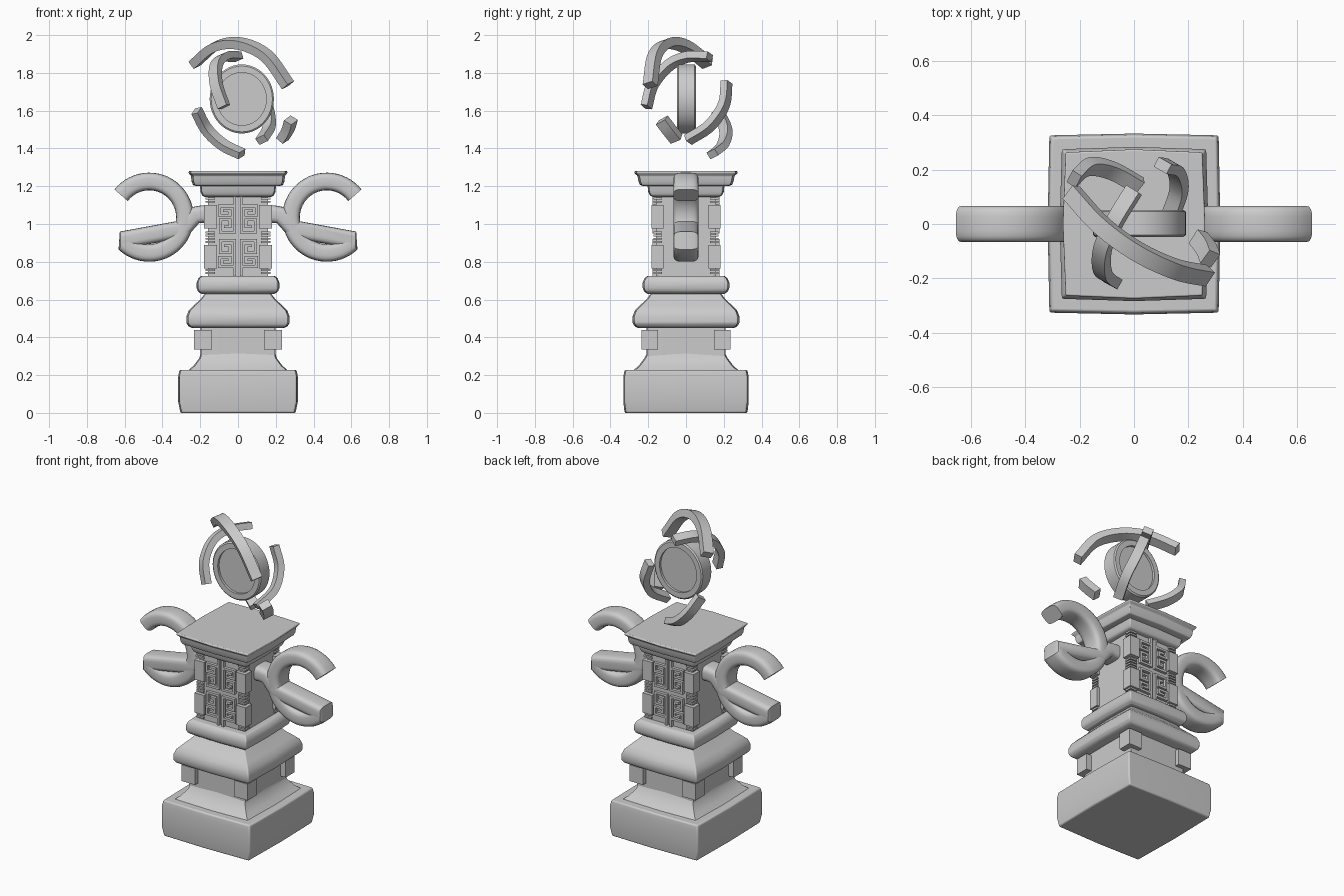
import bpy, bmesh, math
from mathutils import Vector

if "Cube" in bpy.data.objects:
    bpy.data.objects.remove(bpy.data.objects["Cube"])


def finish(name, bm, bevel=0.0, segs=3):
    bmesh.ops.recalc_face_normals(bm, faces=bm.faces)
    me = bpy.data.meshes.new(name)
    bm.to_mesh(me)
    bm.free()
    ob = bpy.data.objects.new(name, me)
    bpy.context.collection.objects.link(ob)
    if bevel:
        m = ob.modifiers.new("soft_edges", 'BEVEL')
        m.width, m.segments, m.limit_method = bevel, segs, 'ANGLE'
        m.angle_limit = math.radians(30)
    return ob


def skin(bm, rings):
    loops = [[bm.verts.new(p) for p in r] for r in rings]
    n = len(loops[0])
    for a, b in zip(loops, loops[1:]):
        for i in range(n):
            bm.faces.new((a[i], a[(i + 1) % n], b[(i + 1) % n], b[i]))
    bm.faces.new(loops[0])
    bm.faces.new(loops[-1])


def loft(name, profile, bevel=0.01, corner=0.97):
    """Stack of four-sided rings (half x, half y, z) with slightly bulged sides."""
    bm = bmesh.new()
    c = corner
    shape = [(-c, -c), (0, -1), (c, -c), (1, 0), (c, c), (0, 1), (-c, c), (-1, 0)]
    skin(bm, [[(x * hx, y * hy, z) for x, y in shape] for hx, hy, z in profile])
    return finish(name, bm, bevel)


def box(bm, x0, x1, y0, y1, z0, z1):
    skin(bm, [[(x0, y0, z), (x1, y0, z), (x1, y1, z), (x0, y1, z)] for z in (z0, z1)])


def sweep(name, pts, section, up, bevel=0.0):
    """Sweep section(t) along pts; up(p, tangent) gives the thickness direction."""
    bm = bmesh.new()
    rings = []
    for i, p in enumerate(pts):
        t = (pts[min(i + 1, len(pts) - 1)] - pts[max(i - 1, 0)]).normalized()
        u = up(p, t)
        u = (u - t * u.dot(t)).normalized()
        s = t.cross(u)
        rings.append([p + u * a + s * b for a, b in section(i / (len(pts) - 1))])
    skin(bm, rings)
    return finish(name, bm, bevel)


def spline(ctrl, steps=7):
    c = [Vector(p) for p in ctrl]
    c = [2 * c[0] - c[1]] + c + [2 * c[-1] - c[-2]]
    out = []
    for i in range(1, len(c) - 2):
        a, b, d, e = c[i - 1:i + 3]
        for k in range(steps):
            t = k / steps
            out.append(0.5 * (2 * b + (d - a) * t + (2 * a - 5 * b + 4 * d - e) * t * t
                              + (3 * b - a - 3 * d + e) * t ** 3))
    return out + [c[-2]]


# Pedestal and mouldings
loft("plinth", [(.305, .325, 0), (.317, .332, .06), (.317, .332, .19), (.31, .325, .227)], .008, .98)
loft("plinth_slope", [(.27, .285, .22), (.235, .25, .25), (.205, .22, .29), (.198, .208, .315)], 0)
loft("lower_block", [(.198, .208, .30), (.198, .208, .46)], 0, .99)
loft("large_moulding", [(.245, .255, .45), (.262, .272, .458), (.273, .282, .475), (.273, .283, .51),
                        (.262, .272, .54), (.235, .245, .568), (.20, .21, .60), (.168, .18, .64)], .006)
loft("small_moulding", [(.195, .205, .63), (.212, .222, .643), (.219, .229, .66), (.219, .229, .69),
                        (.21, .22, .712), (.195, .205, .725)], .005)
loft("column", [(.16, .16, .71), (.16, .16, 1.17)], 0, 1.0)
loft("neck_moulding", [(.175, .175, 1.143), (.19, .19, 1.15), (.198, .2, 1.17), (.203, .205, 1.215)], .006)
loft("cornice", [(.215, .22, 1.20), (.238, .243, 1.206), (.246, .252, 1.225), (.249, .257, 1.255),
                 (.262, .275, 1.27), (.26, .272, 1.28)], .004, .96)

# Corner blocks on the pedestal and column, with thin stripes between them
lower, upper = bmesh.new(), bmesh.new()
for sx in (-1, 1):
    for sy in (-1, 1):
        box(lower, sx * .138, sx * .232, sy * .148, sy * .235, .335, .438)
        for z0, z1 in ((.765, .89), (.975, 1.10)):
            box(upper, sx * .112, sx * .18, sy * .118, sy * .182, z0, z1)
        for z in (.74, .757, .905, .922, .939, .956, 1.118, 1.136):
            box(upper, sx * .122, sx * .172, sy * .128, sy * .173, z - .005, z + .005)
finish("pedestal_corner_blocks", lower)
finish("column_corner_blocks", upper)

# Raised fret pattern on front and back
fret = bmesh.new()
path = [(.017, .205), (.017, .022), (.093, .022), (.093, .088), (.042, .088), (.042, .05), (.066, .05)]
edge = [(.03, .16), (.098, .16), (.098, .112), (.042, .112), (.042, .136), (.072, .136)]
w = .007
for sy in (-1, 1):
    for sx in (-1, 1):
        for sz in (-1, 1):
            for line in (path, edge):
                for (xa, za), (xb, zb) in zip(line, line[1:]):
                    box(fret, sx * (min(xa, xb) - w), sx * (max(xa, xb) + w), sy * .15, sy * .178,
                        .935 + sz * (min(za, zb) - w), .935 + sz * (max(za, zb) + w))
finish("fret_pattern", fret)

# Curled side handles
def handle_section(t):
    pts = []
    for k in range(20):
        a = math.tau * (k + .5) / 20
        c, s = math.cos(a), math.sin(a)
        pts.append((.047 * math.copysign(abs(c) ** .55, c), .067 * math.copysign(abs(s) ** .5, s)))
    return pts

for sx, side in ((-1, "left"), (1, "right")):
    line = [(.14, 1.052), (.19, 1.052), (.225, 1.047), (.25, 1.025), (.285, .975)]
    for k in range(45):
        a = math.radians(-40 - 282 * k / 44)
        line.append((.47 + .189 * math.cos(a), 1.036 + .189 * math.sin(a)))
    pts = [Vector((sx * x, 0, z)) for x, z in line]
    sweep(side + "_handle", pts, handle_section, lambda p, t: t.cross(Vector((0, 1, 0))))

# Floating disc with a recess on both faces
bm = bmesh.new()
prof = [(.13, -.032), (.13, -.047), (.162, -.047), (.17, -.04),
        (.17, .045), (.162, .052), (.13, .052), (.13, .037)]
skin(bm, [[(.02 + r * math.cos(math.tau * k / 48), y, 1.662 + r * 1.075 * math.sin(math.tau * k / 48))
           for k in range(48)] for r, y in prof])
finish("floating_disc", bm)

# Broken ring fragments around the disc
centre = Vector((.02, 0, 1.66))
arcs = {
    "top_ring_fragment": [(-.23, .115, 1.85), (-.12, -.005, 1.94), (.01, -.10, 1.955),
                          (.15, -.165, 1.89), (.265, -.19, 1.735)],
    "inner_ring_fragment": [(-.075, -.21, 1.62), (-.115, -.175, 1.74), (-.115, -.09, 1.84),
                            (-.07, .01, 1.885), (0, .125, 1.885)],
    "lower_left_ring_fragment": [(-.22, .165, 1.60), (-.165, .21, 1.50), (-.08, .195, 1.42), (.02, .14, 1.37)],
    "rear_ring_fragment": [(.105, .215, 1.75), (.15, .2, 1.63), (.165, .125, 1.52), (.125, .01, 1.445)],
    "small_ring_fragment": [(.28, -.128, 1.55), (.265, -.09, 1.50), (.235, -.05, 1.45)],
}
for name, ctrl in arcs.items():
    h, v = (.032, .024) if "top" in name or "small" in name else (.029, .02)
    sweep(name, spline(ctrl), lambda t: [(-v, -h), (v, -h), (v, h), (-v, h)], lambda p, t: p - centre)

# Smooth shading with sharp edges kept
for ob in bpy.context.collection.objects:
    ob.select_set(True)
    bpy.context.view_layer.objects.active = ob
bpy.ops.object.shade_smooth_by_angle(angle=math.radians(32))
